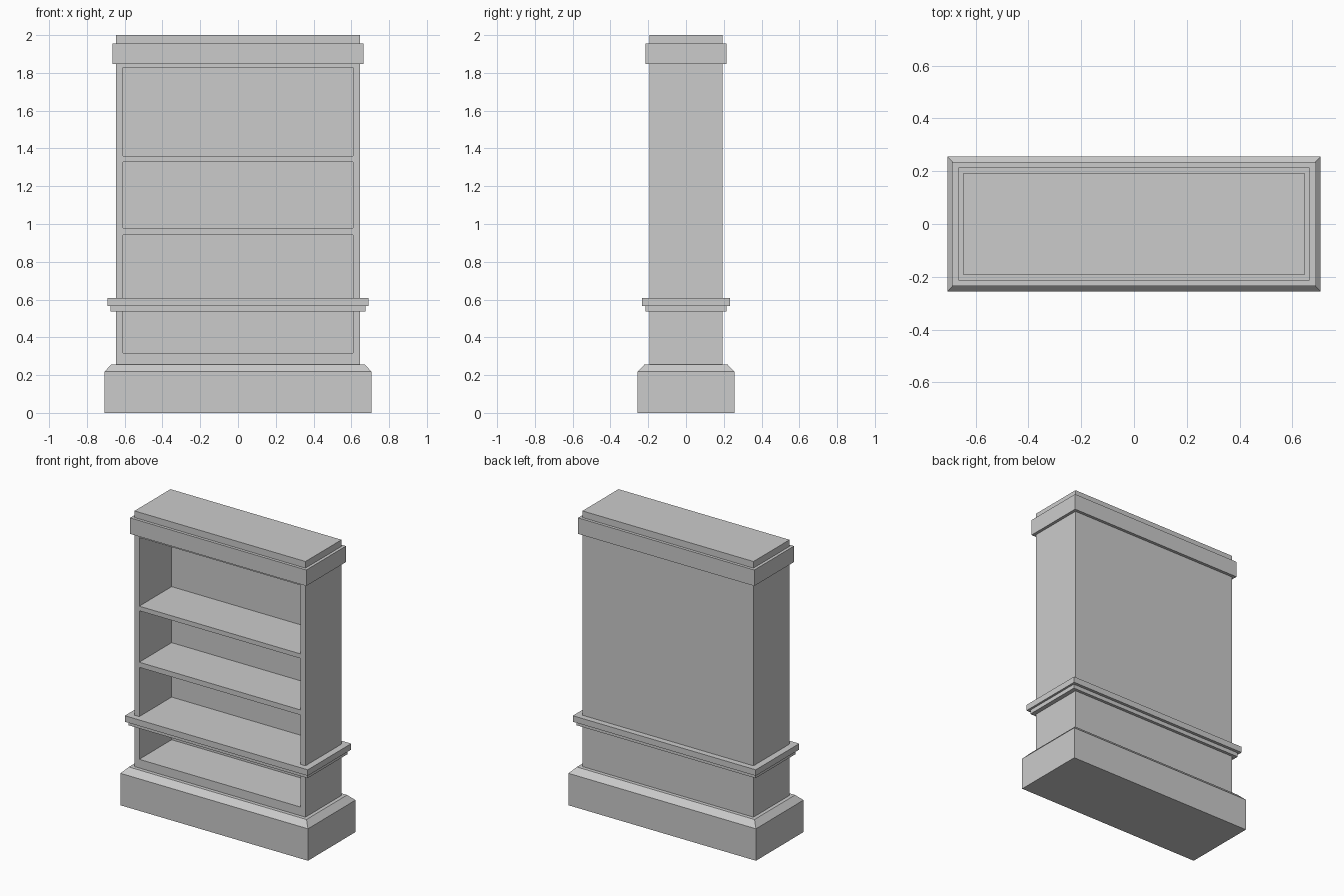
import bpy
import bmesh

if "Cube" in bpy.data.objects:
    bpy.data.objects.remove(bpy.data.objects["Cube"])

# Outer shell profile: half width, half depth, height (bottom to top)
PROFILE = [
    (0.707, 0.256, 0.0), (0.707, 0.256, 0.218), (0.670, 0.219, 0.257),   # plinth
    (0.645, 0.194, 0.257), (0.645, 0.194, 0.538),                        # lower case
    (0.675, 0.214, 0.538), (0.675, 0.214, 0.566),                        # waist moulding
    (0.690, 0.234, 0.566), (0.690, 0.234, 0.607),
    (0.645, 0.194, 0.607), (0.645, 0.194, 1.846),                        # upper case
    (0.665, 0.214, 1.846), (0.665, 0.214, 1.955),                        # cornice
    (0.645, 0.194, 1.955), (0.645, 0.194, 2.0),                          # cap
]
# Open compartments between shelves: floor and ceiling heights
NICHES = [(0.316, 0.538), (0.607, 0.943), (0.978, 1.329), (1.360, 1.828)]
INNER_X, BACK_Y, FRONT_Y = 0.609, 0.155, -0.4


def finish(bm, name):
    bmesh.ops.recalc_face_normals(bm, faces=bm.faces)
    mesh = bpy.data.meshes.new(name)
    bm.to_mesh(mesh)
    bm.free()
    obj = bpy.data.objects.new(name, mesh)
    bpy.context.collection.objects.link(obj)
    return obj


def stacked_rings(name, profile):
    """Loft rectangular rings into one closed solid."""
    bm = bmesh.new()
    rings = [[bm.verts.new((sx * x, sy * y, z))
              for sx, sy in ((-1, -1), (1, -1), (1, 1), (-1, 1))]
             for x, y, z in profile]
    for a, b in zip(rings, rings[1:]):
        for i in range(4):
            j = (i + 1) % 4
            bm.faces.new((a[i], a[j], b[j], b[i]))
    bm.faces.new(rings[0][::-1])
    bm.faces.new(rings[-1])
    return finish(bm, name)


# Bookcase body with its mouldings
case = stacked_rings("bookcase_case", PROFILE)

# Compartment cutters, leaving the shelves between them
bm = bmesh.new()
for z0, z1 in NICHES:
    for v in bmesh.ops.create_cube(bm, size=1)["verts"]:
        v.co.x *= 2 * INNER_X
        v.co.y = BACK_Y if v.co.y > 0 else FRONT_Y
        v.co.z = z1 if v.co.z > 0 else z0
cutter = finish(bm, "compartment_cutter")
cutter.hide_render = True

# Carve the compartments, then drop the cutter
mod = case.modifiers.new("compartments", "BOOLEAN")
mod.operation = "DIFFERENCE"
mod.solver = "EXACT"
mod.object = cutter
bpy.context.view_layer.objects.active = case
bpy.ops.object.modifier_apply(modifier=mod.name)
bpy.data.objects.remove(cutter)
